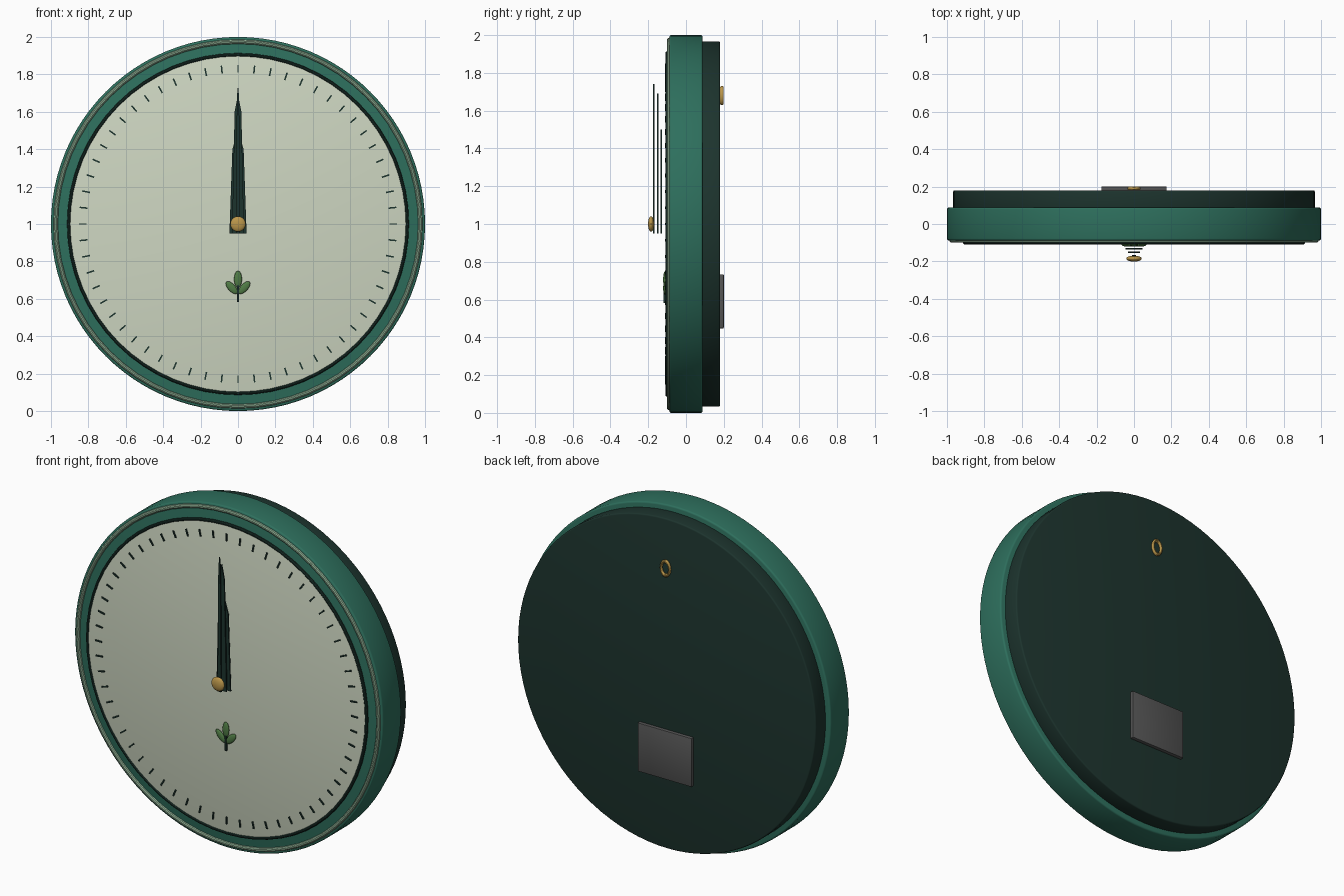
import bpy, bmesh, math
from mathutils import Matrix, Vector

if "Cube" in bpy.data.objects:
    bpy.data.objects.remove(bpy.data.objects["Cube"])

C = Vector((0, 0, 1))  # dial centre


def mat(name, rgb):
    m = bpy.data.materials.new(name)
    m.diffuse_color = (*rgb, 1)
    m.use_nodes = True
    m.node_tree.nodes["Principled BSDF"].inputs["Base Color"].default_value = m.diffuse_color
    return m


GREEN = mat("green", (0.027, 0.16, 0.11))
DARK = mat("dark_green", (0.012, 0.034, 0.027))
CREAM = mat("cream", (0.62, 0.68, 0.54))
TRIM = mat("pale_green", (0.27, 0.42, 0.29))
LEAF = mat("leaf_green", (0.08, 0.2, 0.06))
BRASS = mat("brass", (0.5, 0.31, 0.07))
GREY = mat("dark_grey", (0.09, 0.09, 0.09))


def finish(name, bm, material, smooth=True):
    bmesh.ops.recalc_face_normals(bm, faces=bm.faces)
    me = bpy.data.meshes.new(name)
    bm.to_mesh(me)
    bm.free()
    me.materials.append(material)
    ob = bpy.data.objects.new(name, me)
    bpy.context.collection.objects.link(ob)
    if smooth:
        bpy.ops.object.select_all(action='DESELECT')
        ob.select_set(True)
        bpy.context.view_layer.objects.active = ob
        bpy.ops.object.shade_smooth_by_angle(angle=math.radians(35))
    return ob


def disc(name, radius, y0, y1, material, bevel, sides=96):
    """Cylinder along y with rounded rims."""
    bm = bmesh.new()
    m = Matrix.Translation(C + Vector((0, (y0 + y1) / 2, 0))) @ Matrix.Rotation(math.pi / 2, 4, 'X')
    bmesh.ops.create_cone(bm, cap_ends=True, segments=sides, radius1=radius,
                          radius2=radius, depth=y1 - y0, matrix=m)
    rims = [e for e in bm.edges if any(len(f.verts) > 4 for f in e.link_faces)]
    bmesh.ops.bevel(bm, geom=rims, offset=bevel, segments=3, profile=0.5, affect='EDGES')
    return finish(name, bm, material)


def ring(name, centre, major, minor, material, sides=64, sx=1.0):
    """Torus around the y axis."""
    bm = bmesh.new()
    n = 10
    vs = []
    for i in range(sides):
        a = 2 * math.pi * i / sides
        for j in range(n):
            b = 2 * math.pi * j / n
            r = major + minor * math.cos(b)
            p = Vector((sx * r * math.cos(a), minor * math.sin(b), r * math.sin(a)))
            vs.append(bm.verts.new(Vector(centre) + p))
    for i in range(sides):
        for j in range(n):
            i2, j2 = (i + 1) % sides, (j + 1) % n
            bm.faces.new([vs[i * n + j], vs[i2 * n + j], vs[i2 * n + j2], vs[i * n + j2]])
    return finish(name, bm, material)


def box(bm, centre, size, rot=Matrix.Identity(4)):
    m = Matrix.Translation(centre) @ rot @ Matrix.Diagonal((*size, 1))
    bmesh.ops.create_cube(bm, size=1, matrix=m)


def ellipsoid(name, centre, radii, material, angle=0):
    bm = bmesh.new()
    m = Matrix.Translation(centre) @ Matrix.Rotation(angle, 4, 'Y') @ Matrix.Diagonal((*radii, 1))
    bmesh.ops.create_uvsphere(bm, u_segments=24, v_segments=12, radius=1, matrix=m)
    return finish(name, bm, material)


def hand(name, y, base, shoulder, z_shoulder, z_tip):
    """Flat tapered pointer."""
    bm = bmesh.new()
    pts = [(-base, 0.95), (base, 0.95), (shoulder, z_shoulder), (0, z_tip), (-shoulder, z_shoulder)]
    f = bm.faces.new([bm.verts.new((x, y - 0.004, z)) for x, z in pts])
    ext = bmesh.ops.extrude_face_region(bm, geom=[f])
    bmesh.ops.translate(bm, vec=(0, 0.008, 0),
                        verts=[v for v in ext["geom"] if isinstance(v, bmesh.types.BMVert)])
    return finish(name, bm, DARK, smooth=False)


# Case, back cover and dial
disc("case", 1.0, -0.088, 0.088, GREEN, 0.01)
disc("back_cover", 0.967, 0.08, 0.18, DARK, 0.008)
disc("dial", 0.905, -0.104, -0.08, CREAM, 0.002)

# Rim trims
ring("outer_trim", (0, -0.088, 1), 0.975, 0.012, TRIM)
ring("inner_trim", (0, -0.1, 1), 0.905, 0.009, DARK)

# Minute marks
bm = bmesh.new()
for i in range(60):
    a = i * math.tau / 60
    box(bm, (0.83 * math.sin(a), -0.106, 1 + 0.83 * math.cos(a)),
        (0.008, 0.008, 0.042), Matrix.Rotation(a, 4, 'Y'))
finish("minute_marks", bm, DARK, smooth=False)

# Hands and centre cap
hand("hour_hand", -0.132, 0.046, 0.03, 1.40, 1.50)
hand("minute_hand", -0.15, 0.032, 0.018, 1.60, 1.69)
hand("second_hand", -0.17, 0.011, 0.006, 1.68, 1.74)
ellipsoid("centre_cap", (0, -0.185, 1), (0.041, 0.016, 0.041), BRASS)

# Sprout ornament
bm = bmesh.new()
box(bm, (0, -0.112, 0.64), (0.012, 0.012, 0.115))
finish("sprout_stem", bm, DARK, smooth=False)
ellipsoid("top_leaf", (0, -0.112, 0.705), (0.021, 0.009, 0.045), LEAF)
for side, name in ((-1, "left_leaf"), (1, "right_leaf")):
    ellipsoid(name, (side * 0.034, -0.112, 0.66), (0.02, 0.009, 0.042), LEAF, side * math.radians(42))

# Hanging loop and battery cover on the back
ring("hanging_loop", (0, 0.19, 1.68), 0.041, 0.01, BRASS, 32, 0.68)
bm = bmesh.new()
box(bm, (0, 0.188, 0.59), (0.35, 0.024, 0.285))
bmesh.ops.bevel(bm, geom=bm.edges[:], offset=0.004, segments=2, profile=0.5, affect='EDGES')
finish("battery_cover", bm, GREY)
